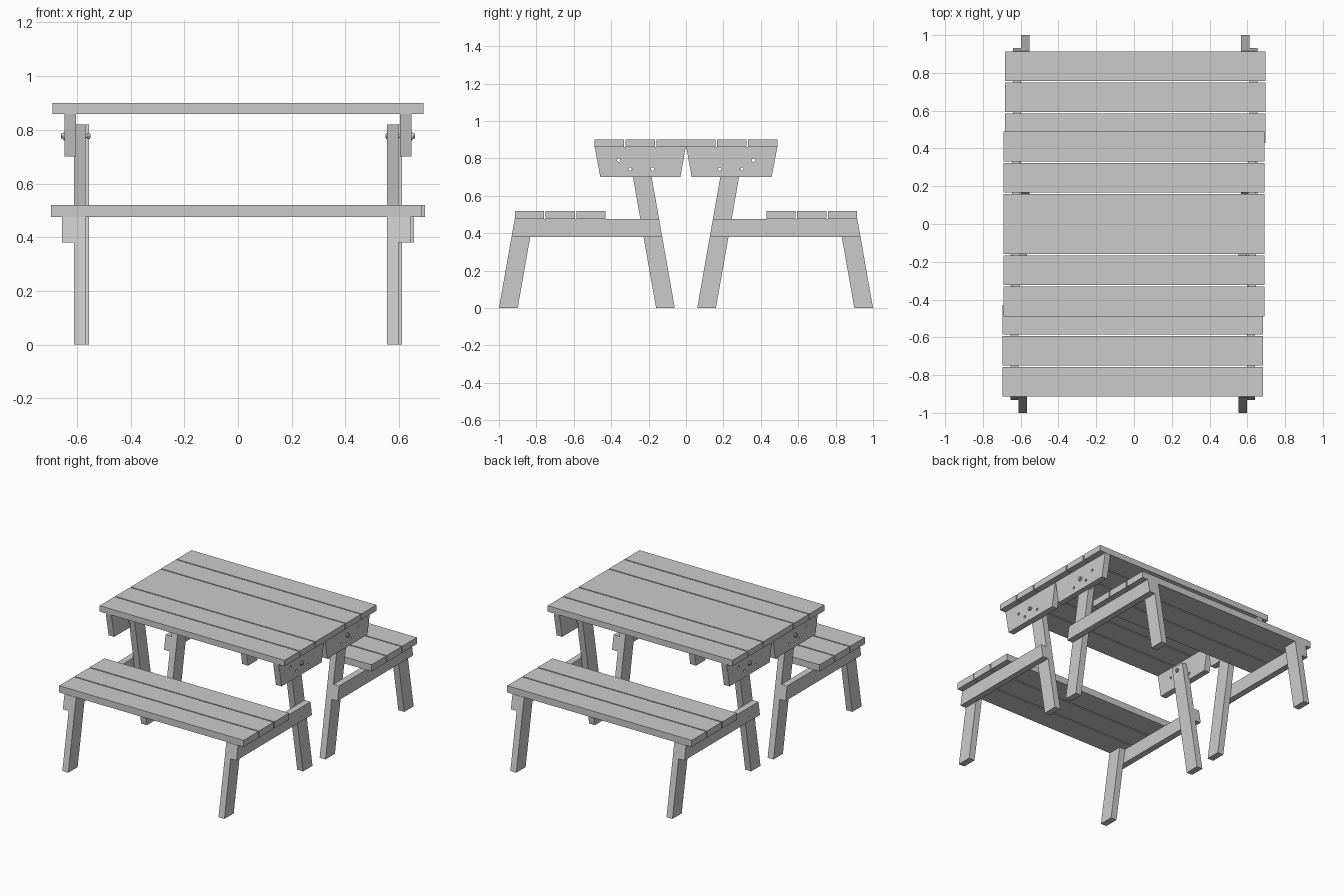
import bpy, math
from mathutils import Matrix, Vector

if "Cube" in bpy.data.objects:
    bpy.data.objects.remove(bpy.data.objects["Cube"])

wood = bpy.data.materials.new("plain grey")
wood.diffuse_color = (0.6, 0.6, 0.6, 1)
wood.use_nodes = True
wood.node_tree.nodes["Principled BSDF"].inputs["Base Color"].default_value = wood.diffuse_color

TAN = math.tan(math.radians(10))      # lean of every leg
FLIP = Matrix.Rotation(math.pi, 4, 'Z')
# profile plane (u, v, depth) -> world (y, z, x)
TO_SIDE = Matrix(((0, 0, 1, 0), (1, 0, 0, 0), (0, 1, 0, 0), (0, 0, 0, 1)))


def circle(y, z, r, n):
    return [(y + r * math.cos(2 * math.pi * i / n),
             z + r * math.sin(2 * math.pi * i / n)) for i in range(n)]


def slab(name, outline, x0, x1, xform=Matrix(), holes=()):
    """Extrude a y/z outline (with optional round holes) from x0 to x1."""
    cu = bpy.data.curves.new("outline", 'CURVE')
    cu.dimensions = '2D'
    cu.fill_mode = 'BOTH'
    cu.extrude = abs(x1 - x0) / 2
    for loop in [outline] + list(holes):
        sp = cu.splines.new('POLY')
        sp.points.add(len(loop) - 1)
        for p, (u, v) in zip(sp.points, loop):
            p.co = (u, v, 0, 1)
        sp.use_cyclic_u = True
    tmp = bpy.data.objects.new("outline", cu)
    bpy.context.scene.collection.objects.link(tmp)
    dg = bpy.context.evaluated_depsgraph_get()
    me = bpy.data.meshes.new_from_object(tmp.evaluated_get(dg))
    bpy.data.objects.remove(tmp)
    bpy.data.curves.remove(cu)
    me.transform(xform @ Matrix.Translation(((x0 + x1) / 2, 0, 0)) @ TO_SIDE)
    me.name = name
    me.materials.clear()
    me.materials.append(wood)
    for p in me.polygons:
        p.use_smooth = False
        p.material_index = 0
    ob = bpy.data.objects.new(name, me)
    bpy.context.scene.collection.objects.link(ob)
    return ob


def box(y0, y1, z0, z1):
    return [(y0, z0), (y1, z0), (y1, z1), (y0, z1)]


def leaning(y0, y1, z0, z1, lean0, lean1):
    """Quad whose two ends follow the legs' lean; y given at ground level."""
    return [(y0 + lean0 * z0, z0), (y1 + lean1 * z0, z0),
            (y1 + lean1 * z1, z1), (y0 + lean0 * z1, z1)]


# table top boards
for i, (a, b) in enumerate([(-0.49, -0.332), (-0.324, -0.166), (-0.158, 0.158),
                            (0.166, 0.324), (0.332, 0.49)]):
    slab(f"table_board_{i + 1}", box(a, b, 0.86, 0.90), -0.69, 0.69)

# the two bench frames are the same half, turned around the centre
for half, turn in (("back", Matrix()), ("front", FLIP)):
    frame = turn @ Matrix.Translation((0.0065, 0, 0))

    # seat boards
    for i, a in enumerate((0.43, 0.594, 0.758)):
        slab(f"{half}_seat_board_{i + 1}", box(a, a + 0.156, 0.475, 0.52),
             -0.689, 0.689, frame)

    for side, s in (("left", -1), ("right", 1)):
        tag = f"{half}_{side}"
        # legs and the beam that joins them
        slab(f"{tag}_inner_leg", leaning(0.06, 0.16, 0, 0.82, TAN, TAN),
             s * 0.561, s * 0.605, frame)
        slab(f"{tag}_outer_leg", leaning(0.9, 1.0, 0, 0.475, -TAN, -TAN),
             s * 0.561, s * 0.605, frame)
        slab(f"{tag}_seat_beam", leaning(0.06, 1.0, 0.38, 0.475, TAN, -TAN),
             s * 0.605, s * 0.648, frame)

        # table bearer with drilled holes
        slab(f"{tag}_table_bearer",
             [(0.03, 0.70), (0.458, 0.70), (0.488, 0.86), (0.002, 0.86)],
             s * 0.604, s * 0.646, turn,
             [circle(y, z, 0.009, 12) for y, z in
              ((0.18, 0.743), (0.298, 0.743), (0.36, 0.79))])

        # pivot bolt: shank, washers, hex head and nut
        y, z = 0.245, 0.777
        slab(f"{tag}_bolt_shank", circle(y, z, 0.007, 12), s * 0.55, s * 0.659, turn)
        slab(f"{tag}_bolt_washer", circle(y, z, 0.016, 16), s * 0.645, s * 0.649, turn)
        slab(f"{tag}_bolt_head", circle(y, z, 0.013, 6), s * 0.648, s * 0.657, turn)
        slab(f"{tag}_bolt_nut", circle(y, z, 0.013, 6), s * 0.552, s * 0.563, turn)
